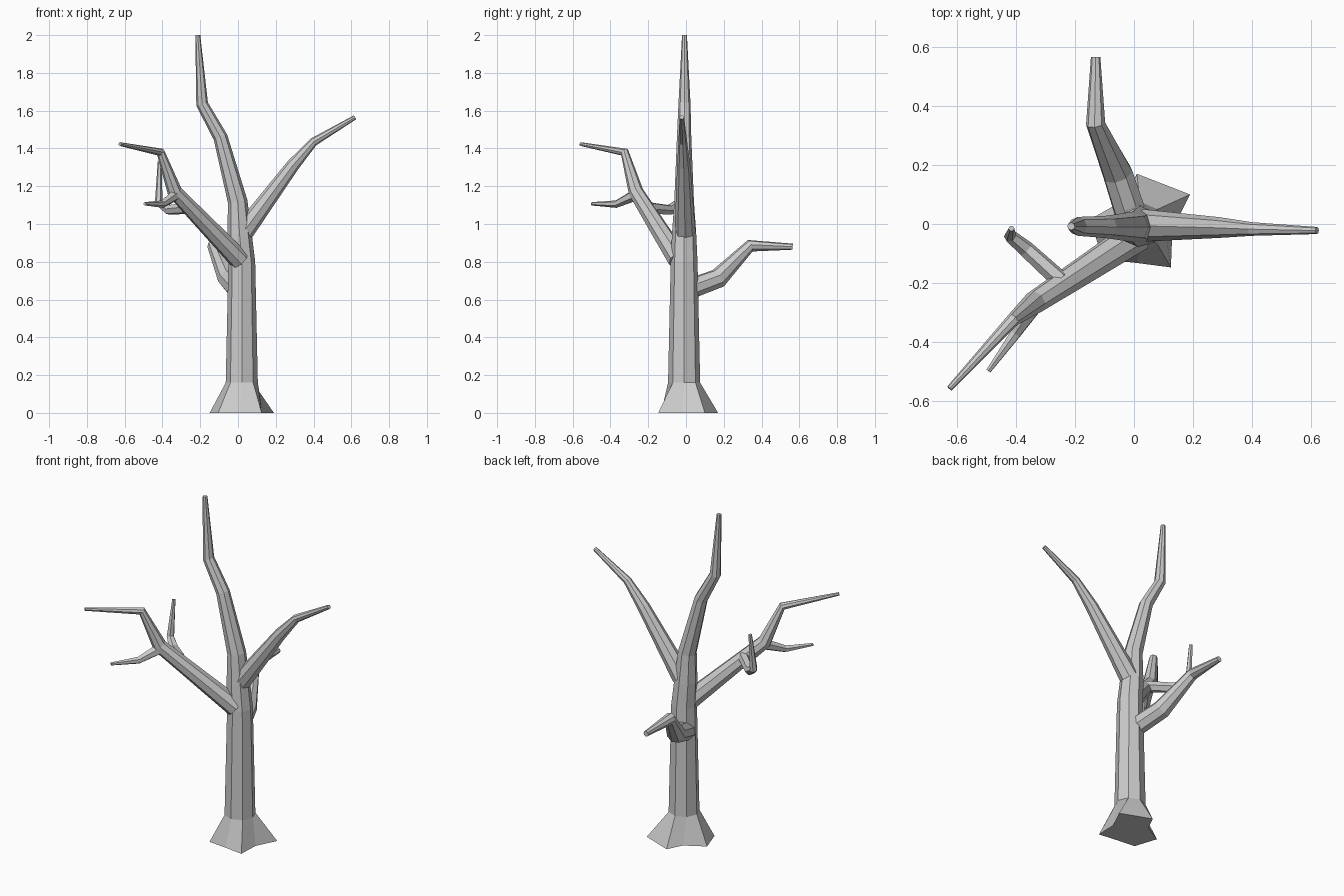
import bpy, bmesh, math
from mathutils import Vector

if "Cube" in bpy.data.objects:
    bpy.data.objects.remove(bpy.data.objects["Cube"])

UP = Vector((0, 0, 1))


def limb(name, path, sides, base=None):
    """Tapered faceted tube along (x, y, z, radius) points; base = optional first ring."""
    pts = [Vector(p[:3]) for p in path]
    bm = bmesh.new()
    rings = []
    if base:
        rings.append([bm.verts.new((x, y, 0)) for x, y in base])
    for i, p in enumerate(pts):
        a = (p - pts[i - 1]).normalized() if i else Vector()
        b = (pts[i + 1] - p).normalized() if i + 1 < len(pts) else Vector()
        if base and i == 0:
            b = UP
        turn = UP.rotation_difference((a + b).normalized())
        ring = []
        for k in range(sides):
            t = math.tau * k / sides
            offset = Vector((math.cos(t), math.sin(t), 0)) * path[i][3]
            ring.append(bm.verts.new(p + turn @ offset))
        rings.append(ring)
    for lo, hi in zip(rings, rings[1:]):
        for k in range(sides):
            n = (k + 1) % sides
            bm.faces.new((lo[k], lo[n], hi[n], hi[k]))
    bm.faces.new(rings[0][::-1])
    bm.faces.new(rings[-1])
    bmesh.ops.recalc_face_normals(bm, faces=bm.faces)
    mesh = bpy.data.meshes.new(name)
    bm.to_mesh(mesh)
    bm.free()
    obj = bpy.data.objects.new(name, mesh)
    bpy.context.collection.objects.link(obj)
    return obj


# Trunk with uneven root flare
roots = [(.13, -.02), (.19, .10), (.01, .17), (-.035, .08),
         (-.15, .015), (-.105, -.12), (.01, -.132), (.125, -.147)]
limb("trunk", [(.02, -.01, .16, .085), (.02, -.01, .80, .071), (.008, -.01, .95, .064),
               (-.002, -.01, 1.12, .052), (-.093, -.01, 1.46, .038),
               (-.19, -.008, 1.635, .032), (-.213, -.008, 2.0, .013)], 8, roots)

# Main branches
limb("right_branch", [(.03, -.005, .96, .055), (.29, -.012, 1.31, .035),
                      (.40, -.017, 1.435, .023), (.62, -.022, 1.565, .012)], 8)
limb("left_branch", [(.01, -.04, .81, .056), (-.335, -.265, 1.17, .04),
                     (-.41, -.325, 1.38, .023), (-.625, -.557, 1.423, .01)], 8)
limb("back_branch", [(0, 0, .65, .056), (-.055, .17, .712, .053),
                     (-.13, .34, .885, .033), (-.13, .565, .88, .016)], 8)

# Twigs on the left branch
limb("inner_twig", [(-.25, -.19, 1.085, .032), (-.365, -.085, 1.075, .028),
                    (-.42, -.04, 1.115, .022), (-.415, -.015, 1.33, .01)], 6)
limb("outer_twig", [(-.33, -.265, 1.155, .032), (-.40, -.37, 1.105, .02),
                    (-.493, -.498, 1.107, .009)], 6)
